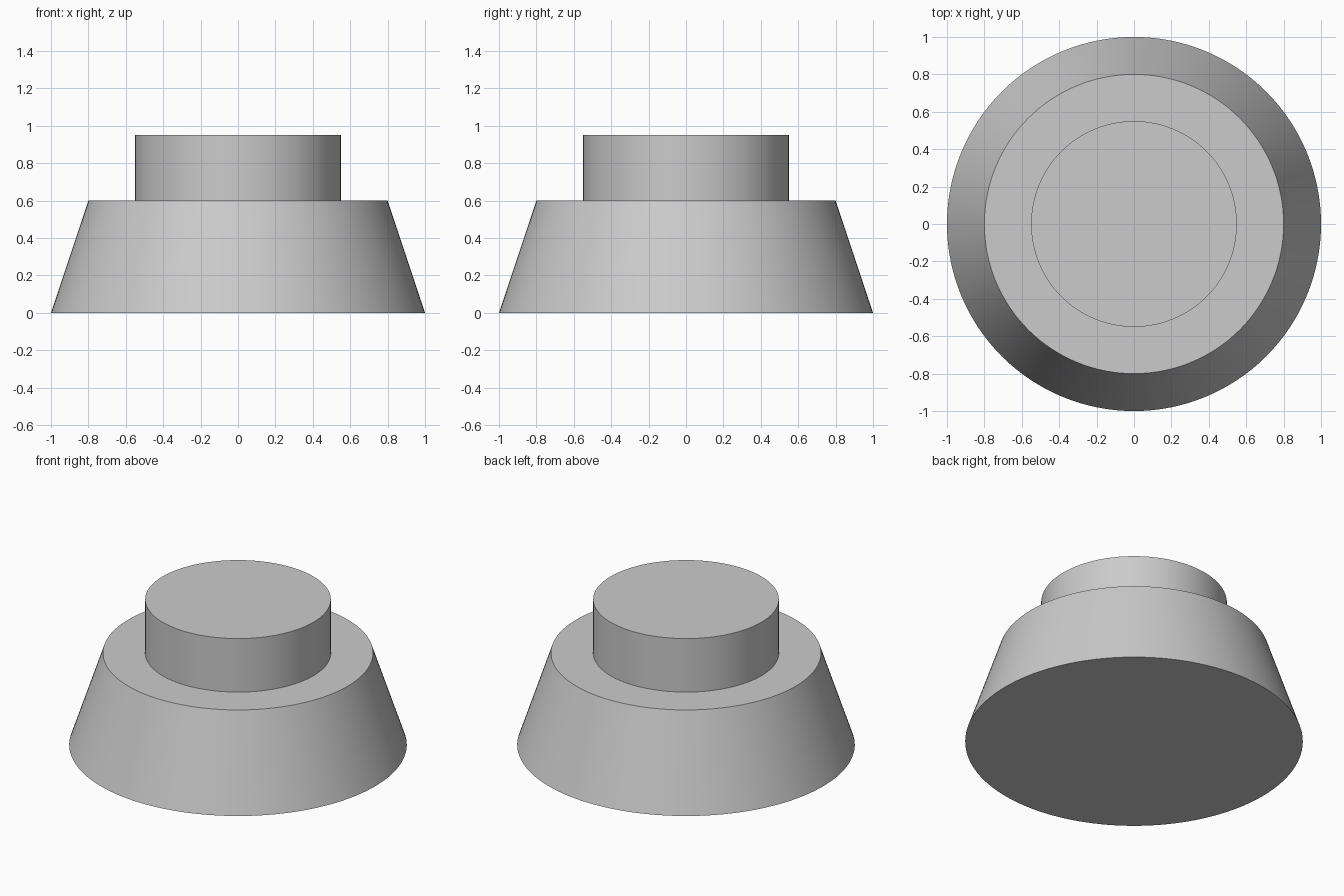
import bpy
import bmesh
import math

cube = bpy.data.objects.get("Cube")
if cube:
    bpy.data.objects.remove(cube, do_unlink=True)

SEGMENTS = 128

# Single grey material
grey = bpy.data.materials.new("plain_grey")
grey.use_nodes = True
colour = (0.6, 0.6, 0.6, 1)
grey.diffuse_color = colour
grey.node_tree.nodes["Principled BSDF"].inputs["Base Color"].default_value = colour


def turned_part(name, profile):
    """Revolve a (radius, height) profile into a closed solid with flat caps."""
    bm = bmesh.new()
    rings = []
    for radius, z in profile:
        angles = [math.tau * i / SEGMENTS for i in range(SEGMENTS)]
        rings.append([bm.verts.new((radius * math.cos(a), radius * math.sin(a), z)) for a in angles])
    for low, high in zip(rings, rings[1:]):
        for i in range(SEGMENTS):
            j = (i + 1) % SEGMENTS
            bm.faces.new((low[i], low[j], high[j], high[i]))
    bm.faces.new(rings[0][::-1])
    bm.faces.new(rings[-1])
    mesh = bpy.data.meshes.new(name)
    bm.to_mesh(mesh)
    bm.free()
    mesh.materials.append(grey)
    obj = bpy.data.objects.new(name, mesh)
    bpy.context.collection.objects.link(obj)
    bpy.ops.object.select_all(action="DESELECT")
    obj.select_set(True)
    bpy.context.view_layer.objects.active = obj
    bpy.ops.object.shade_smooth_by_angle(angle=math.radians(30))


# Tapered base and stepped cap, turned as one solid
turned_part("stepped_base", [(1, 0), (0.8, 0.6), (0.55, 0.6), (0.55, 0.95)])
